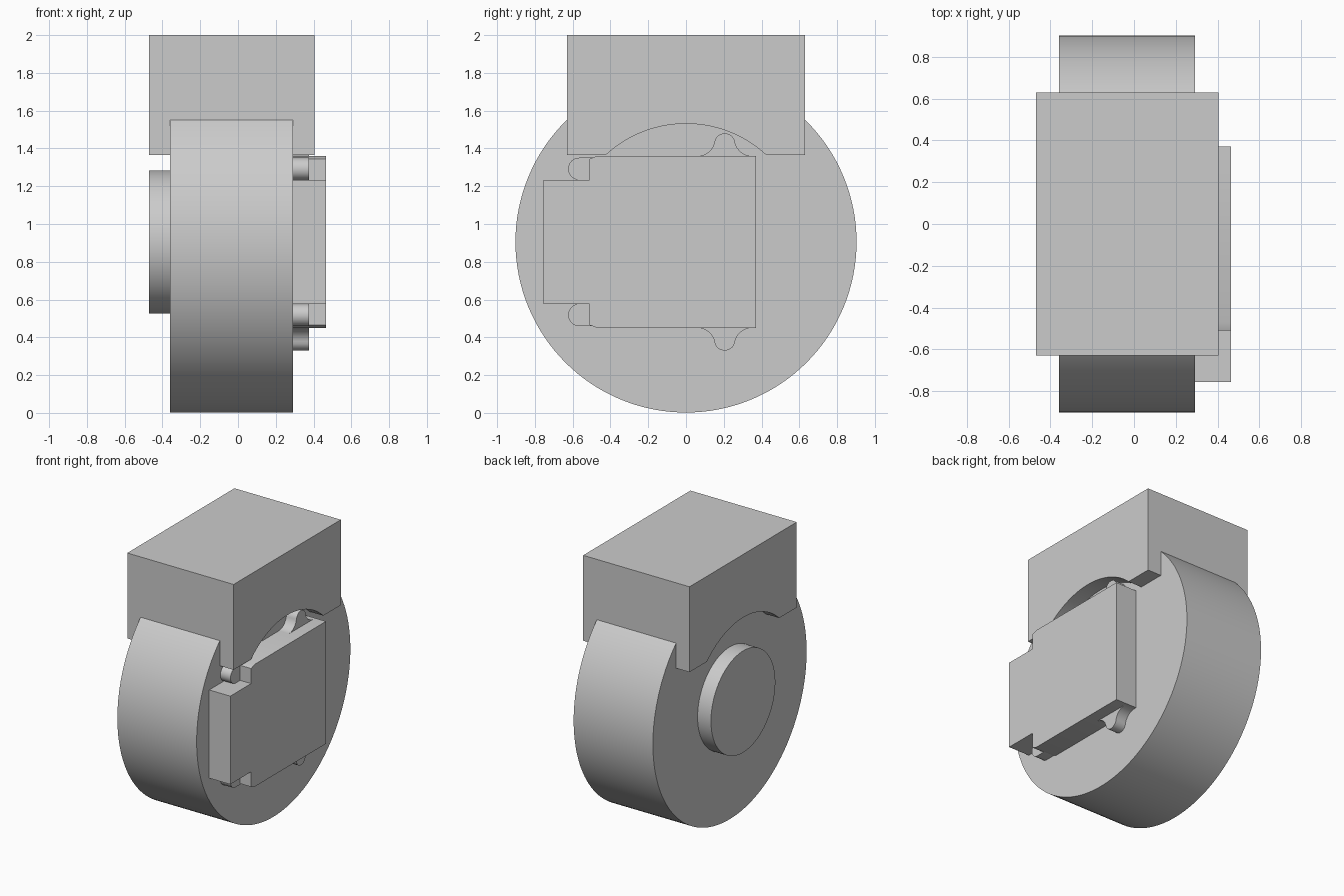
import bpy
import bmesh
from math import sin, cos, radians, degrees, atan2, sqrt

cube = bpy.data.objects.get("Cube")
if cube:
    bpy.data.objects.remove(cube, do_unlink=True)

grey = bpy.data.materials.new("plain grey")
grey.use_nodes = True
COLOUR = (0.6, 0.6, 0.6, 1)
grey.diffuse_color = COLOUR
grey.node_tree.nodes["Principled BSDF"].inputs["Base Color"].default_value = COLOUR

AXLE_Z = 0.905


def arc(y, z, radius, start, end, steps=16):
    """Points along an arc in the side plane, angles in degrees."""
    angles = [radians(start + (end - start) * i / steps) for i in range(steps + 1)]
    return [(y + radius * cos(a), z + radius * sin(a)) for a in angles]


def flip(points):
    """Mirror a side profile about the axle height."""
    return [(y, 2 * AXLE_Z - z) for y, z in points]


def extrude(name, profile, x0, x1):
    """Extrude a (y, z) profile along x."""
    bm = bmesh.new()
    face = bm.faces.new([bm.verts.new((x0, y, z)) for y, z in profile])
    moved = bmesh.ops.extrude_face_region(bm, geom=[face])["geom"]
    verts = [g for g in moved if isinstance(g, bmesh.types.BMVert)]
    bmesh.ops.translate(bm, verts=verts, vec=(x1 - x0, 0, 0))
    bmesh.ops.recalc_face_normals(bm, faces=bm.faces)
    mesh = bpy.data.meshes.new(name)
    bm.to_mesh(mesh)
    bm.free()
    mesh.materials.append(grey)
    obj = bpy.data.objects.new(name, mesh)
    bpy.context.collection.objects.link(obj)
    bpy.ops.object.select_all(action="DESELECT")
    obj.select_set(True)
    bpy.context.view_layer.objects.active = obj
    bpy.ops.object.shade_smooth_by_angle(angle=radians(30))
    return obj


def disc(name, radius, x0, x1):
    return extrude(name, arc(0, AXLE_Z, radius, 0, 360, 128)[:-1], x0, x1)


# Main drum and the round boss on its far side
disc("drum", 0.903, -0.36, 0.292)
disc("round_boss", 0.378, -0.47, -0.35)

# Mounting block with an arched underside
BASE, ARCH = 1.365, 0.626
spread = degrees(atan2(BASE - AXLE_Z, sqrt(ARCH ** 2 - (BASE - AXLE_Z) ** 2)))
block = [(-0.63, 2), (-0.63, BASE)]
block += arc(0, AXLE_Z, ARCH, 180 - spread, spread, 40)
block += [(0.63, BASE), (0.63, 2)]
extrude("mounting_block", block, -0.47, 0.405)

# Cover plate: wide body, chamfered corner and narrow front tongue
upper = [(-0.755, 1.233), (-0.51, 1.233), (-0.51, 1.345), (-0.47, 1.36), (0.37, 1.36)]
extrude("cover_plate", upper + flip(upper)[::-1], 0.285, 0.465)

# Rounded catches and filleted lugs, above and below the plate
catch = arc(-0.565, 1.292, 0.059, 90, 270) + [(-0.49, 1.233), (-0.49, 1.351)]
TIP_Y, TIP_Z, TIP_R = 0.205, 1.425, 0.055
FILLET_R, FILLET_OFF = 0.093, 0.145
fillet_z = 1.36 + FILLET_R
lean = degrees(atan2(fillet_z - TIP_Z, FILLET_OFF))
lug = [(TIP_Y - FILLET_OFF, 1.3)]
lug += arc(TIP_Y - FILLET_OFF, fillet_z, FILLET_R, -90, -lean)
lug += arc(TIP_Y, TIP_Z, TIP_R, 180 - lean, lean)
lug += arc(TIP_Y + FILLET_OFF, fillet_z, FILLET_R, 180 + lean, 270)
lug += [(TIP_Y + FILLET_OFF, 1.3)]
for part, profile in (("catch", catch), ("lug", lug)):
    extrude("upper_" + part, profile, 0.285, 0.375)
    extrude("lower_" + part, flip(profile), 0.285, 0.375)
